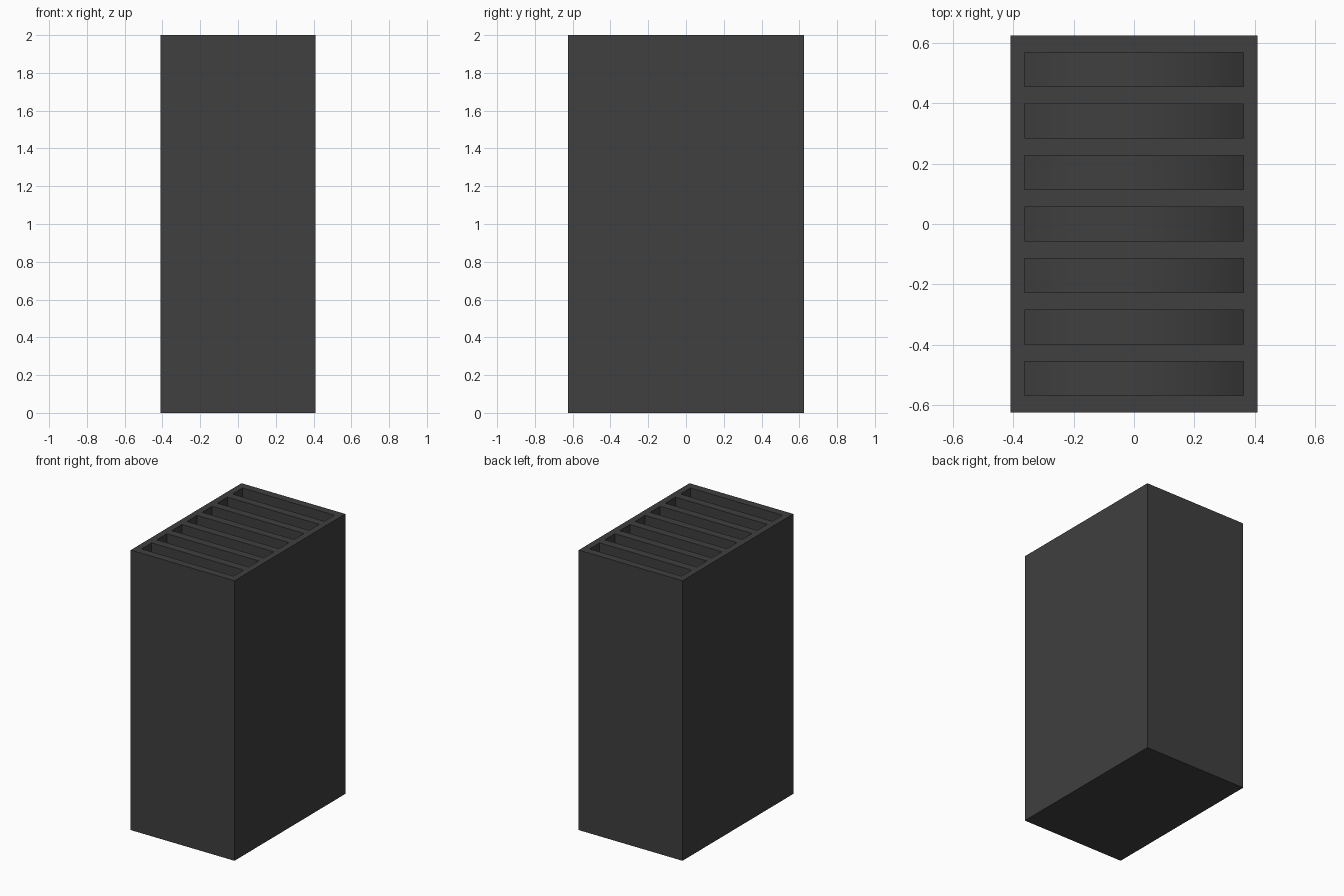
import bpy, bmesh, math

if "Cube" in bpy.data.objects:
    bpy.data.objects.remove(bpy.data.objects["Cube"])

W, D, H = 0.82, 1.25, 2.0
SLOTS, PITCH, SLOT_W, SLOT_X = 7, 0.171, 0.113, 0.363
CREST, RADIUS, SEGS = H - 0.07, 0.6, 16

mat = bpy.data.materials.new("dark_grey")
mat.diffuse_color = (0.05, 0.05, 0.05, 1)
mat.use_nodes = True
mat.node_tree.nodes["Principled BSDF"].inputs["Base Color"].default_value = mat.diffuse_color


def make_object(name, bm):
    bmesh.ops.recalc_face_normals(bm, faces=bm.faces)
    mesh = bpy.data.meshes.new(name)
    bm.to_mesh(mesh)
    bm.free()
    mesh.materials.append(mat)
    obj = bpy.data.objects.new(name, mesh)
    bpy.context.collection.objects.link(obj)
    return obj


# Tall cabinet body
bm = bmesh.new()
bmesh.ops.create_cube(bm, size=1)
for v in bm.verts:
    v.co = (v.co.x * W, v.co.y * D, (v.co.z + 0.5) * H)
body = make_object("vented_cabinet", bm)

# Slot cutters with a gently arched floor
profile = [(-SLOT_X, H + 0.1)]
for i in range(SEGS + 1):
    x = -SLOT_X + 2 * SLOT_X * i / SEGS
    profile.append((x, CREST - RADIUS + math.sqrt(RADIUS ** 2 - x * x)))
profile.append((SLOT_X, H + 0.1))

bm = bmesh.new()
for k in range(SLOTS):
    y0 = (k - (SLOTS - 1) / 2) * PITCH - SLOT_W / 2
    face = bm.faces.new([bm.verts.new((x, y0, z)) for x, z in profile])
    ext = bmesh.ops.extrude_face_region(bm, geom=[face], use_keep_orig=True)
    moved = [e for e in ext["geom"] if isinstance(e, bmesh.types.BMVert)]
    bmesh.ops.translate(bm, verts=moved, vec=(0, SLOT_W, 0))
cutter = make_object("slot_cutter", bm)

# Cut the vents into the top
mod = body.modifiers.new("slots", "BOOLEAN")
mod.object = cutter
mod.operation = "DIFFERENCE"
mod.solver = "EXACT"
bpy.context.view_layer.objects.active = body
body.select_set(True)
bpy.ops.object.modifier_apply(modifier=mod.name)
bpy.data.objects.remove(cutter, do_unlink=True)
bpy.ops.object.shade_smooth_by_angle(angle=math.radians(25))
